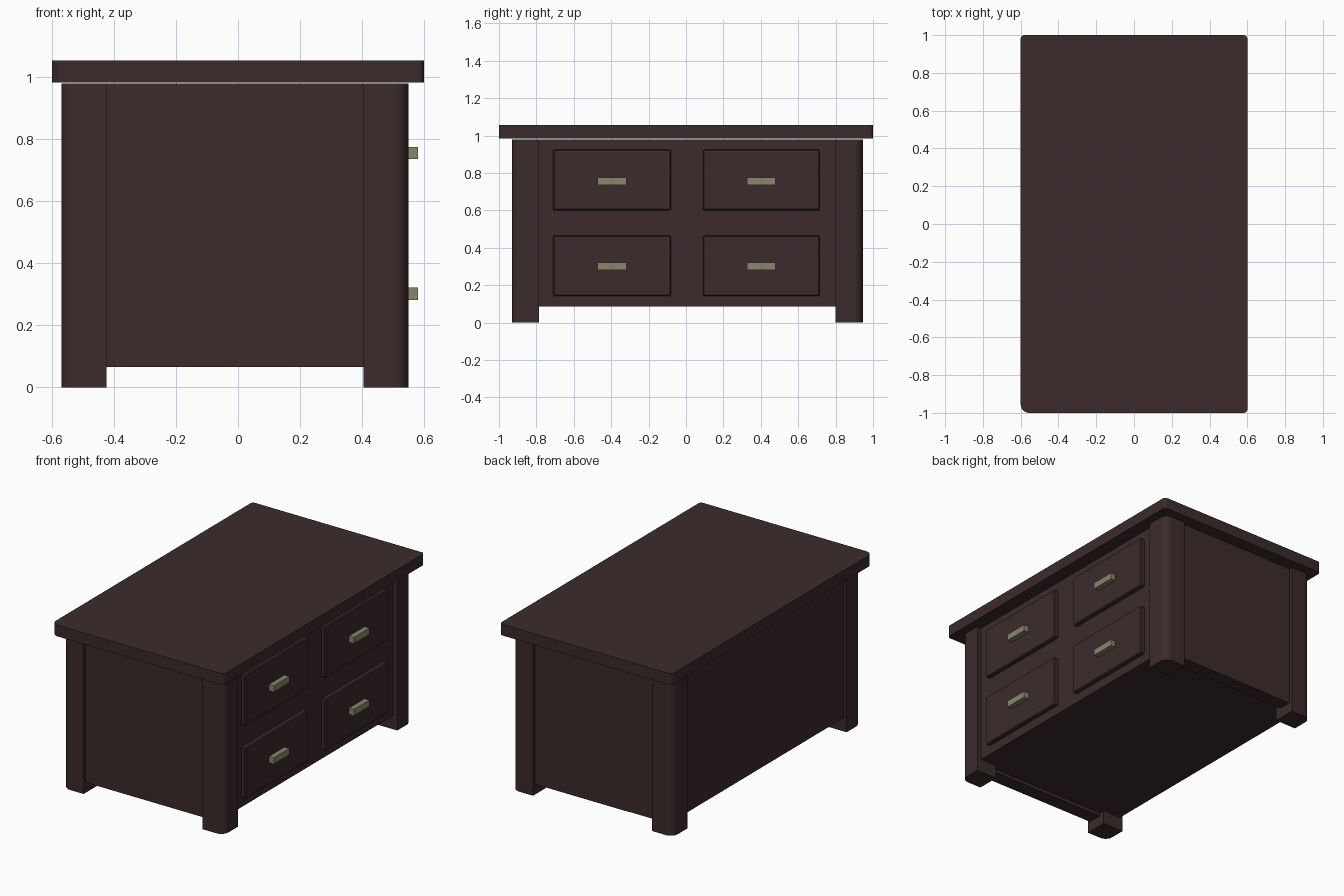
import bpy, bmesh, math

if "Cube" in bpy.data.objects:
    bpy.data.objects.remove(bpy.data.objects["Cube"])


def material(name, color):
    m = bpy.data.materials.new(name)
    m.diffuse_color = (*color, 1)
    m.use_nodes = True
    m.node_tree.nodes["Principled BSDF"].inputs["Base Color"].default_value = m.diffuse_color
    return m


WOOD = material("dark_wood", (0.045, 0.024, 0.024))
METAL = material("brass", (0.25, 0.24, 0.155))


def block(name, x, y, z, mat=WOOD, radii=(0, 0, 0, 0), steps=8):
    """Upright prism; radii round the corners (-x-y, +x-y, +x+y, -x+y)."""
    corners = [(x[0], y[0]), (x[1], y[0]), (x[1], y[1]), (x[0], y[1])]
    signs = [(1, 1), (-1, 1), (-1, -1), (1, -1)]
    outline = []
    for i, ((cx, cy), (sx, sy), r) in enumerate(zip(corners, signs, radii)):
        if r == 0:
            outline.append((cx, cy))
            continue
        for k in range(steps + 1):
            a = math.pi + (i + k / steps) * math.pi / 2
            outline.append((cx + sx * r + r * math.cos(a), cy + sy * r + r * math.sin(a)))
    bm = bmesh.new()
    base = bm.faces.new([bm.verts.new((px, py, z[0])) for px, py in outline])
    top = bmesh.ops.extrude_face_region(bm, geom=[base])["geom"]
    bmesh.ops.translate(bm, vec=(0, 0, z[1] - z[0]),
                        verts=[v for v in top if isinstance(v, bmesh.types.BMVert)])
    bmesh.ops.recalc_face_normals(bm, faces=bm.faces)
    mesh = bpy.data.meshes.new(name)
    bm.to_mesh(mesh)
    bm.free()
    mesh.materials.append(mat)
    ob = bpy.data.objects.new(name, mesh)
    bpy.context.collection.objects.link(ob)
    if any(radii):
        bpy.ops.object.select_all(action='DESELECT')
        ob.select_set(True)
        bpy.context.view_layer.objects.active = ob
        bpy.ops.object.shade_smooth_by_angle(angle=math.radians(30))
    return ob


# Table top, with one softer corner
block("table_top", (-0.6, 0.6), (-1, 1), (0.984, 1.055), radii=(0.045, 0.02, 0.02, 0.02))

# Legs, each rounded on its outer corner
leg_x = [(-0.57, -0.425), (0.405, 0.55)]
leg_y = [(-0.93, -0.785), (0.80, 0.945)]
for i, (ix, iy) in enumerate([(0, 0), (1, 0), (1, 1), (0, 1)]):
    radii = [0, 0, 0, 0]
    radii[i] = 0.05
    block(f"leg_{i + 1}", leg_x[ix], leg_y[iy], (0, 0.98), radii=radii)

# Cabinet body between the legs
block("cabinet_body", (-0.55, 0.52), (-0.83, 0.85), (0.085, 0.98))

# End panels hang slightly below the floor
block("front_panel", (-0.43, 0.41), (-0.91, -0.82), (0.065, 0.98))
block("back_panel", (-0.25, 0.41), (0.84, 0.925), (0.065, 0.98))
block("back_panel_strip", (-0.43, -0.25), (0.84, 0.922), (0.065, 0.98))

# Drawers and handles, two by two
drawer_y = [(-0.71, -0.08), (0.09, 0.715)]
drawer_z = [(0.142, 0.465), (0.60, 0.925)]
for row, dz in enumerate(drawer_z):
    for col, dy in enumerate(drawer_y):
        drawer = block(f"drawer_{row}_{col}", (0.50, 0.547), dy, dz)
        bevel = drawer.modifiers.new("edge", 'BEVEL')
        bevel.width = 0.006
        bevel.segments = 1
        cy = sum(dy) / 2
        cz = (0.302, 0.756)[row]
        block(f"handle_{row}_{col}", (0.54, 0.58), (cy - 0.077, cy + 0.077),
              (cz - 0.02, cz + 0.02), METAL)
